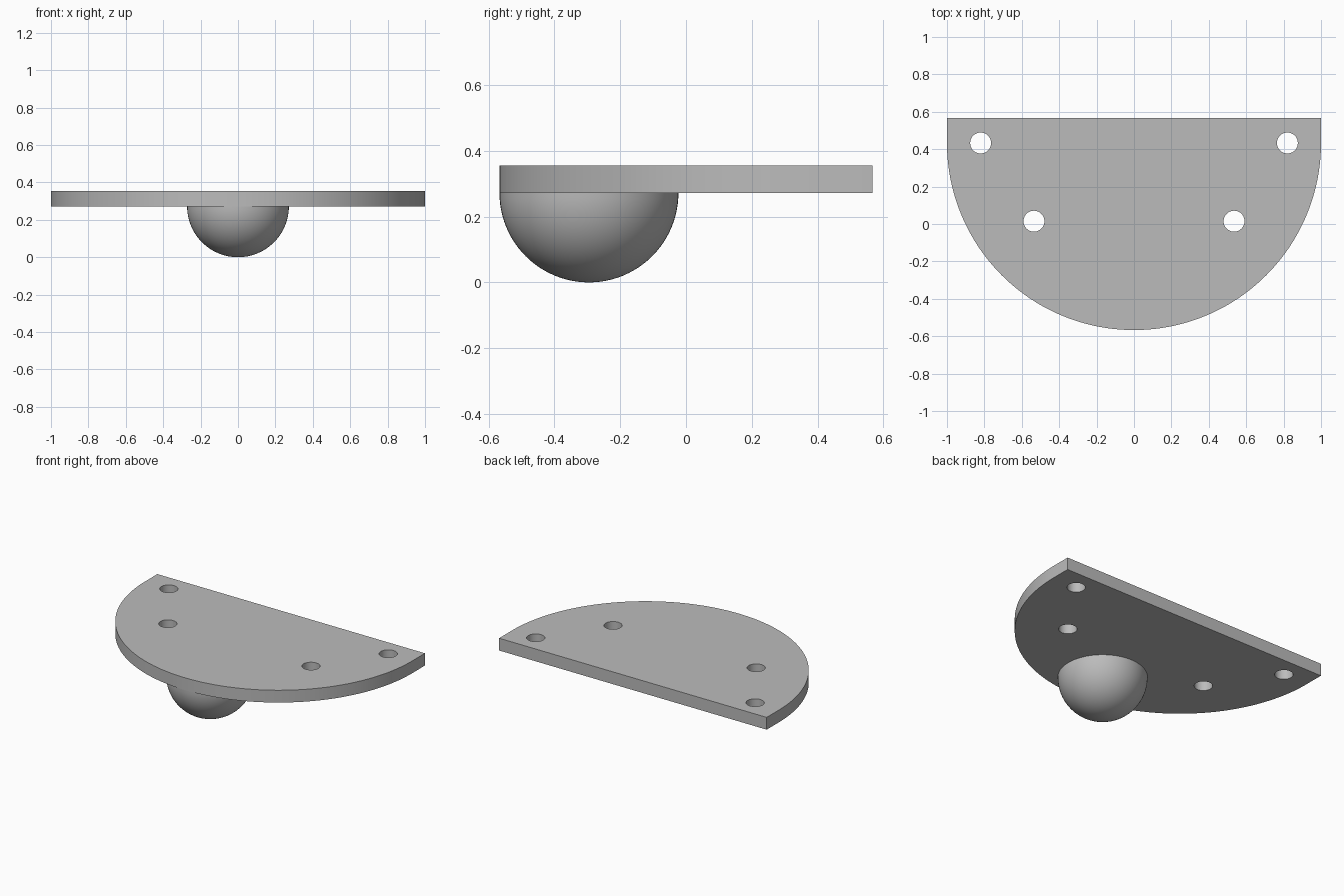
import bpy
import bmesh
from math import cos, sin, pi, radians

if "Cube" in bpy.data.objects:
    bpy.data.objects.remove(bpy.data.objects["Cube"], do_unlink=True)

BACK = 0.567          # straight rear edge
ARC_Y = 0.433         # centre of the rounded front
BOTTOM, TOP = 0.272, 0.355
BALL_R = 0.272

grey = bpy.data.materials.new("plain grey")
grey.use_nodes = True
colour = (0.5, 0.5, 0.5, 1)
grey.diffuse_color = colour
grey.node_tree.nodes["Principled BSDF"].inputs["Base Color"].default_value = colour


def arc(cx, cy, r, start, end, steps):
    angles = [start + (end - start) * i / steps for i in range(steps + 1)]
    return [(cx + r * cos(a), cy + r * sin(a)) for a in angles]


def add_loop(curve, points):
    spline = curve.splines.new("POLY")
    spline.points.add(len(points) - 1)
    for p, (x, y) in zip(spline.points, points):
        p.co = (x, y, 0, 1)
    spline.use_cyclic_u = True


def finish(obj):
    obj.data.materials.clear()
    obj.data.materials.append(grey)
    bpy.ops.object.select_all(action="DESELECT")
    obj.select_set(True)
    bpy.context.view_layer.objects.active = obj
    bpy.ops.object.shade_smooth_by_angle(angle=radians(30))


# Mounting plate: rounded outline with four screw holes
curve = bpy.data.curves.new("mounting_plate", "CURVE")
curve.dimensions = "2D"
curve.fill_mode = "BOTH"
curve.extrude = (TOP - BOTTOM) / 2
add_loop(curve, [(-1, BACK)] + arc(0, ARC_Y, 1, pi, 2 * pi, 96) + [(1, BACK)])
for side in (-1, 1):
    for x, y in ((0.82, ARC_Y), (0.535, 0.015)):
        add_loop(curve, arc(side * x, y, 0.056, 0, 2 * pi, 40)[:-1])
plate = bpy.data.objects.new("mounting_plate", curve)
plate.location.z = (TOP + BOTTOM) / 2
bpy.context.collection.objects.link(plate)
bpy.ops.object.select_all(action="DESELECT")
plate.select_set(True)
bpy.context.view_layer.objects.active = plate
bpy.ops.object.convert(target="MESH")
plate = bpy.context.object
bm = bmesh.new()
bm.from_mesh(plate.data)
bmesh.ops.remove_doubles(bm, verts=bm.verts, dist=0.0001)
bmesh.ops.recalc_face_normals(bm, faces=bm.faces)
bm.to_mesh(plate.data)
bm.free()
finish(plate)

# Half ball under the front edge
bm = bmesh.new()
bmesh.ops.create_uvsphere(bm, u_segments=64, v_segments=48, radius=BALL_R)
bmesh.ops.bisect_plane(bm, geom=bm.verts[:] + bm.edges[:] + bm.faces[:],
                       plane_co=(0, 0, 0), plane_no=(0, 0, 1), clear_outer=True)
mesh = bpy.data.meshes.new("half_ball")
bm.to_mesh(mesh)
bm.free()
ball = bpy.data.objects.new("half_ball", mesh)
ball.location = (0, -BACK + BALL_R, BOTTOM)
bpy.context.collection.objects.link(ball)
finish(ball)
